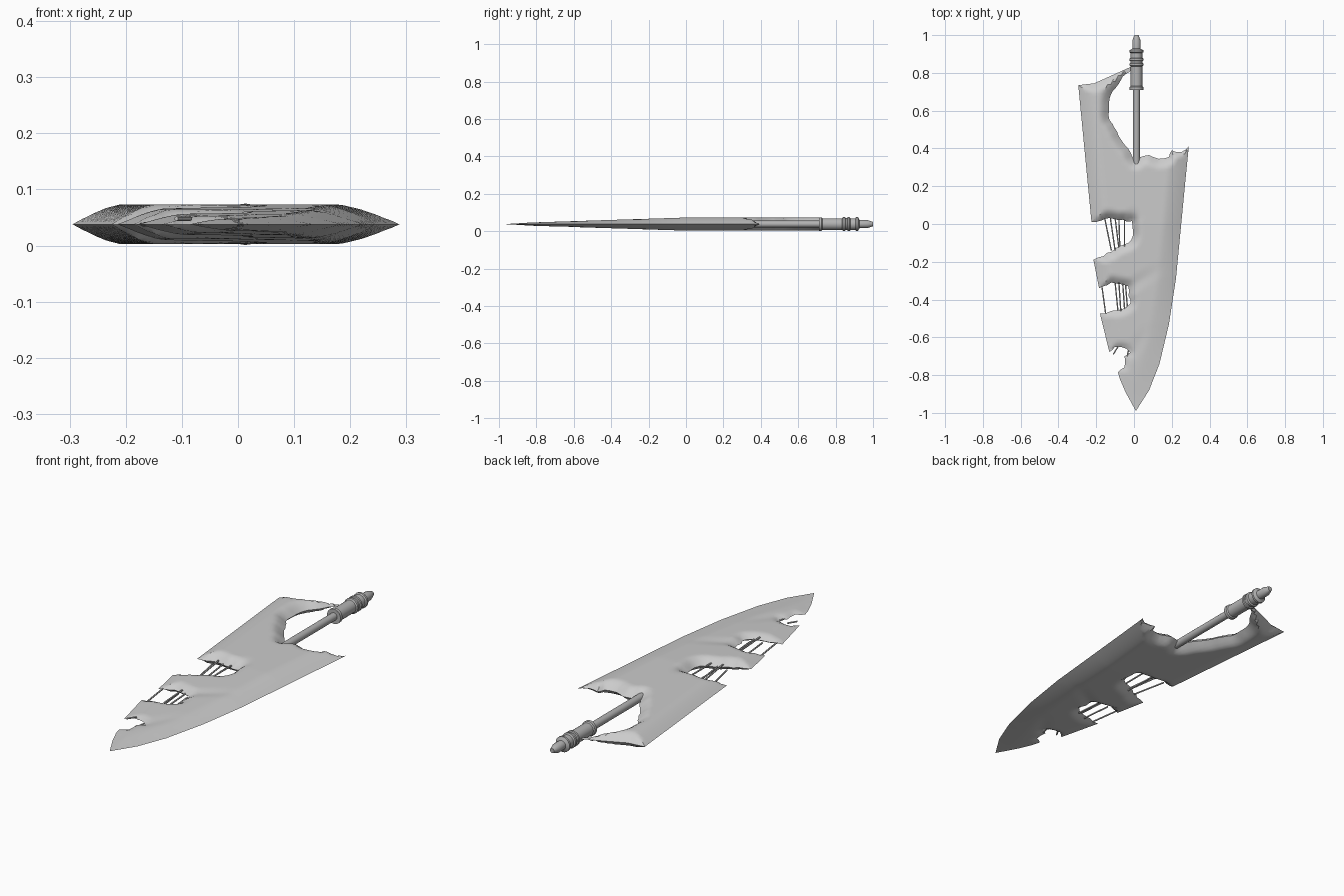
import bpy, bmesh, math, random
from mathutils import Vector
from mathutils.geometry import delaunay_2d_cdt, intersect_point_line

if "Cube" in bpy.data.objects:
    bpy.data.objects.remove(bpy.data.objects["Cube"])

random.seed(4)
MID = 0.038


def material(name, v):
    m = bpy.data.materials.new(name)
    m.diffuse_color = (v, v, v, 1)
    m.use_nodes = True
    m.node_tree.nodes["Principled BSDF"].inputs["Base Color"].default_value = m.diffuse_color
    return m


steel = material("pale steel", 0.6)
iron = material("grey iron", 0.45)


def finish(name, bm, mat, angle=35):
    bmesh.ops.recalc_face_normals(bm, faces=bm.faces)
    me = bpy.data.meshes.new(name)
    bm.to_mesh(me)
    bm.free()
    ob = bpy.data.objects.new(name, me)
    bpy.context.collection.objects.link(ob)
    me.materials.append(mat)
    bpy.ops.object.select_all(action='DESELECT')
    ob.select_set(True)
    bpy.context.view_layer.objects.active = ob
    bpy.ops.object.shade_smooth_by_angle(angle=math.radians(angle))
    return ob


# Blade outline: (bevel width, jagged amount, points); each run starts where the last ended
runs = [
    (.10, 0, [(.01, -.99), (.08, -.88), (.135, -.74), (.185, -.53), (.222, -.29), (.25, 0), (.275, .26), (.29, .41)]),
    (.05, .004, [(.25, .38), (.2, .39), (.185, .355), (.13, .345), (.08, .365), (.05, .36), (.01, .335)]),
    (.05, .005, [(-.05, .42), (-.09, .49), (-.13, .55), (-.13, .66), (-.115, .70), (-.06, .78), (-.01, .82)]),
    (.05, 0, [(-.01, .835), (-.21, .745), (-.295, .735)]),
    (.08, 0, [(-.225, .01)]),
    (.045, .006, [(-.15, .03), (-.08, .02), (-.01, .015), (-.005, -.06), (-.03, -.1), (-.1, -.13), (-.16, -.17), (-.215, -.19)]),
    (.08, 0, [(-.185, -.34)]),
    (.04, .006, [(-.12, -.31), (-.06, -.32), (-.03, -.33), (-.02, -.42), (-.06, -.45), (-.12, -.46), (-.18, -.475)]),
    (.08, 0, [(-.13, -.68)]),
    (.03, .005, [(-.1, -.65), (-.04, -.66), (-.02, -.68), (-.05, -.70), (-.05, -.76), (-.085, -.785)]),
    (.06, 0, [(-.075, -.82), (-.045, -.89), (.01, -.99)]),
]
outline, segments = [], []
last = None
for width, jag, pts in runs:
    for p in map(Vector, pts):
        if last is not None:
            n = max(1, round((p - last).length / .025))
            prev = last
            for i in range(1, n + 1):
                q = last.lerp(p, i / n)
                if i < n:
                    q += Vector((random.uniform(-jag, jag), random.uniform(-jag, jag)))
                outline.append(q)
                segments.append((prev, q, width))
                prev = q
        last = p

# Shallow troughs running inward from the tears
troughs = [(Vector((-.02, .03)), Vector((.03, .07))),
           (Vector((-.03, -.34)), Vector((.16, -.22))),
           (Vector((-.02, -.69)), Vector((.09, -.53)))]


def seg_dist(p, a, b):
    q, t = intersect_point_line(p, a, b)
    t = min(1, max(0, t))
    return (p - a.lerp(b, t)).length, t


def half_thickness(p):
    f = 1.0
    for a, b, w in segments:
        d = seg_dist(p, a, b)[0] / w
        if d < 1:
            f = min(f, 1 - (1 - d) ** 1.4)
    for a, b in troughs:
        d, t = seg_dist(p, a, b)
        f *= 1 - .3 * (1 - t) * max(0, 1 - d / .045)
    return f * (.035 + .032 * min(0, p.y))


# Blade: triangulated outline lifted to both sides of a sharp middle edge
inner = []
step = .016
for j in range(int(1.84 / step)):
    for i in range(int(.6 / step)):
        p = Vector((-.3 + (i + .5 * (j % 2)) * step, -.99 + j * step))
        inside = False
        for a, b, w in segments:
            if (a.y > p.y) != (b.y > p.y) and p.x < a.x + (p.y - a.y) * (b.x - a.x) / (b.y - a.y):
                inside = not inside
        if inside and min(seg_dist(p, a, b)[0] for a, b, w in segments) > .008:
            inner.append(p)
count = len(outline)
verts, _, tris, origin, _, _ = delaunay_2d_cdt(
    outline + inner, [(i, (i + 1) % count) for i in range(count)], [], 1, 1e-5)
bm = bmesh.new()
top, bottom = [], []
for p, src in zip(verts, origin):
    rim = any(i < count for i in src)
    h = 0 if rim else half_thickness(p)
    v = bm.verts.new((p.x, p.y, MID + h))
    top.append(v)
    bottom.append(v if rim else bm.verts.new((p.x, p.y, MID - h)))
for t in tris:
    for side in (top, bottom):
        if bm.faces.get([side[i] for i in t]) is None:
            bm.faces.new([side[i] for i in t])
finish("blade", bm, steel, 30)


# Handle: lathed profile of (radius, y) with collars and a pommel
profile = [(0, .30), (.018, .30), (.018, .71), (.036, .71), (.036, .725), (.031, .73), (.031, .835),
           (.037, .84), (.037, .85), (.032, .853), (.032, .862), (.037, .865), (.037, .875), (.031, .88),
           (.031, .905), (.037, .91), (.037, .92), (.022, .928), (.022, .97), (.015, .99), (.011, 1), (0, 1)]
bm = bmesh.new()
vs = [bm.verts.new((.013 + r, y, MID)) for r, y in profile]
es = [bm.edges.new(e) for e in zip(vs, vs[1:])]
bmesh.ops.spin(bm, geom=vs + es, cent=(.013, 0, MID), axis=(0, 1, 0), angle=math.tau, steps=20)
bmesh.ops.remove_doubles(bm, verts=bm.verts, dist=1e-4)
finish("handle", bm, iron)

# Strands stretched across the tears
strands = [(-.155, .03, -.12, -.14), (-.125, .03, -.10, -.14), (-.10, .03, -.08, -.13), (-.08, .03, -.075, -.13),
           (-.05, .02, -.05, -.12), (-.17, -.33, -.15, -.475), (-.10, -.31, -.085, -.46), (-.08, -.31, -.07, -.46),
           (-.06, -.31, -.05, -.45), (-.045, -.32, -.035, -.44), (-.085, -.65, -.11, -.69), (-.03, -.67, -.04, -.72)]
bm = bmesh.new()
for k, (x0, y0, x1, y1) in enumerate(strands):
    z = MID + (-.012, .01, 0)[k % 3]
    a, b = Vector((x0, y0, z)), Vector((x1, y1, z))
    new = bmesh.ops.create_cone(bm, cap_ends=True, segments=6, radius1=.004, radius2=.004, depth=(b - a).length)["verts"]
    bmesh.ops.rotate(bm, verts=new, matrix=(b - a).to_track_quat('Z', 'Y').to_matrix())
    bmesh.ops.translate(bm, verts=new, vec=(a + b) / 2)
finish("tear_strands", bm, steel)
